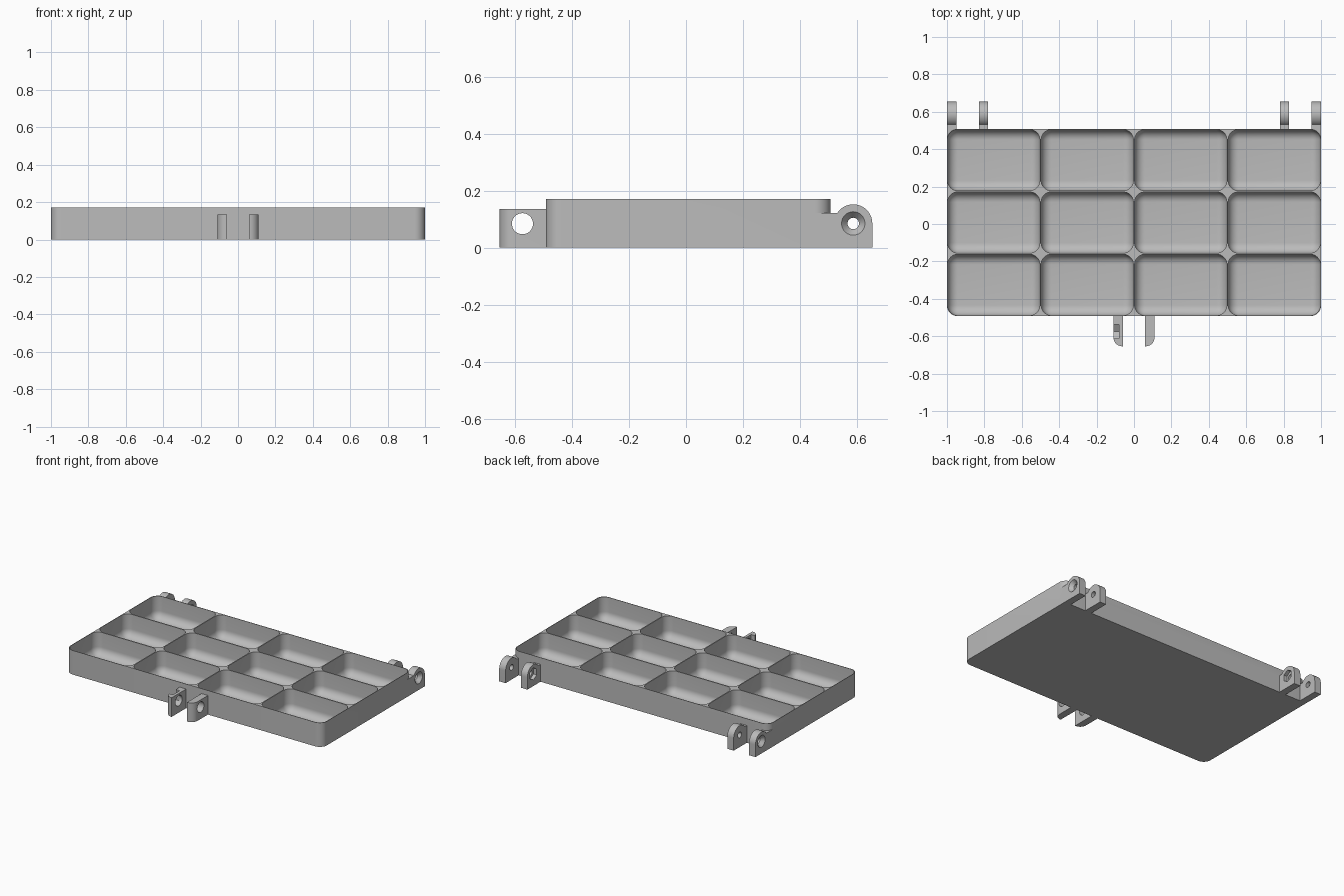
import bpy, bmesh
from math import pi, sin, cos, radians
from mathutils import Matrix, Vector

cube = bpy.data.objects.get("Cube")
if cube:
    bpy.data.objects.remove(cube, do_unlink=True)

grey = bpy.data.materials.new("light_grey")
grey.use_nodes = True
grey.diffuse_color = (0.5, 0.5, 0.5, 1)
grey.node_tree.nodes["Principled BSDF"].inputs["Base Color"].default_value = (0.5, 0.5, 0.5, 1)

FRONT, BACK, TOP = -0.492, 0.508, 0.17
WALL, FLOOR, ROUND = 0.007, 0.012, 0.055


def finish(name, bm):
    bmesh.ops.recalc_face_normals(bm, faces=bm.faces)
    mesh = bpy.data.meshes.new(name)
    bm.to_mesh(mesh)
    bm.free()
    obj = bpy.data.objects.new(name, mesh)
    bpy.context.collection.objects.link(obj)
    mesh.materials.append(grey)
    return obj


def prism(name, points, direction):
    """Closed solid: a flat outline pushed along a direction."""
    bm = bmesh.new()
    face = bm.faces.new([bm.verts.new(p) for p in points])
    new = bmesh.ops.extrude_face_region(bm, geom=[face])["geom"]
    bmesh.ops.translate(bm, verts=[v for v in new if isinstance(v, bmesh.types.BMVert)],
                        vec=Vector(direction))
    return finish(name, bm)


def rounded_box(bm, lo, hi, radius, pick):
    """Box whose edges chosen by pick(edge direction, edge middle) are rounded."""
    lo, hi = Vector(lo), Vector(hi)
    verts = bmesh.ops.create_cube(bm, size=1)["verts"]
    for v in verts:
        v.co = Vector([a if c < 0 else b for c, a, b in zip(v.co, lo, hi)])
    edges = {e for v in verts for e in v.link_edges}
    chosen = [e for e in edges
              if pick(e.verts[0].co - e.verts[1].co, (e.verts[0].co + e.verts[1].co) / 2)]
    bmesh.ops.bevel(bm, geom=chosen, offset=radius, segments=10, profile=0.5, affect='EDGES')


def bore(x0, x1, y, z, r0, r1, sides=40):
    """Round, conical or hexagonal cutter along x."""
    bm = bmesh.new()
    place = (Matrix.Translation(((x0 + x1) / 2, y, z)) @ Matrix.Rotation(pi / 2, 4, 'Y')
             @ Matrix.Rotation(pi / 6, 4, 'Z'))
    bmesh.ops.create_cone(bm, cap_ends=True, segments=sides, radius1=r0, radius2=r1,
                          depth=x1 - x0, matrix=place)
    return finish("cutter", bm)


def combine(obj, other, operation='DIFFERENCE'):
    mod = obj.modifiers.new("combine", 'BOOLEAN')
    mod.object, mod.operation, mod.solver = other, operation, 'EXACT'
    bpy.context.view_layer.objects.active = obj
    bpy.ops.object.modifier_apply(modifier=mod.name)
    bpy.data.objects.remove(other, do_unlink=True)


def smooth(obj):
    bpy.ops.object.select_all(action='DESELECT')
    obj.select_set(True)
    bpy.context.view_layer.objects.active = obj
    bpy.ops.object.shade_smooth_by_angle(angle=radians(30))


# Tray block with rounded upright corners
bm = bmesh.new()
rounded_box(bm, (-1, FRONT, 0), (1, BACK, TOP), ROUND, lambda d, m: abs(d.z) > 0.01)
tray = finish("tray", bm)

# Hinge lugs, in two pairs at the back
HY, HZ, HR = 0.587, 0.085, 0.067


def hinge(inner, outer, side, start, nut):
    x0, x1 = sorted((inner * side, outer * side))
    arc = [radians(146.5) * i / 20 for i in range(21)]
    outline = [(start, 0), (HY + HR, 0)]
    outline += [(HY + HR * cos(a), HZ + HR * sin(a)) for a in arc]
    outline.append((start, HZ + HR * sin(arc[-1])))
    lug = prism("hinge", [(x0, y, z) for y, z in outline], (x1 - x0, 0, 0))
    combine(lug, bore(x0 - 0.01, x1 + 0.01, HY, HZ, 0.02, 0.02))
    # screw sinks on the outer lugs, nut pockets on the inner ones
    if nut:
        face = inner * side
        a, b = sorted((face - 0.01 * side, face + 0.025 * side))
        combine(lug, bore(a, b, HY, HZ, 0.042, 0.042, 6))
    else:
        face = outer * side
        a, b = sorted((face + 0.001 * side, face - 0.025 * side))
        wide_first = side < 0
        combine(lug, bore(a, b, HY, HZ, *((0.042, 0.02) if wide_first else (0.02, 0.042))))
    combine(tray, lug, 'UNION')


for side in (1, -1):
    hinge(0.95, 1.0, side, BACK - ROUND, False)
    hinge(0.78, 0.83, side, BACK - WALL / 2, True)

# Twelve compartments with rounded corners and floors
bm = bmesh.new()
dx, dy = 2 / 4, (BACK - FRONT) / 3
for col in range(4):
    for row in range(3):
        x, y = -1 + col * dx, FRONT + row * dy
        rounded_box(bm, (x + WALL / 2, y + WALL / 2, FLOOR),
                    (x + dx - WALL / 2, y + dy - WALL / 2, TOP + 0.05), ROUND,
                    lambda d, m: m.z < TOP + 0.04)
combine(tray, finish("cutter", bm))
smooth(tray)

# Latch lugs at the front, rounded on their outer front corners
LY, LZ, END, LTOP = -0.574, 0.084, -0.654, 0.135
for side, label in ((1, "left"), (-1, "right")):
    arc = [pi / 2 * i / 12 for i in range(13)]
    outline = [(0.06, FRONT + 0.003), (0.06, END)]
    outline += [(0.062 + 0.048 * sin(a), END + 0.048 * (1 - cos(a))) for a in arc]
    outline.append((0.11, FRONT + 0.003))
    latch = prism(label + "_latch_lug", [(x * side, y, 0) for x, y in outline], (0, 0, LTOP))
    combine(latch, bore(min(0.05 * side, 0.12 * side), max(0.05 * side, 0.12 * side),
                        LY, LZ, 0.037, 0.037))
    if side < 0:
        # nut pocket with a slot open at the top
        combine(latch, bore(-0.13, -0.08, LY, LZ, 0.0435, 0.0435, 6))
        half = 0.0435 * cos(pi / 6)
        slot = [(-0.13, LY - half, LZ), (-0.13, LY + half, LZ),
                (-0.13, LY + half, LTOP + 0.05), (-0.13, LY - half, LTOP + 0.05)]
        combine(latch, prism("cutter", slot, (0.05, 0, 0)))
    smooth(latch)
